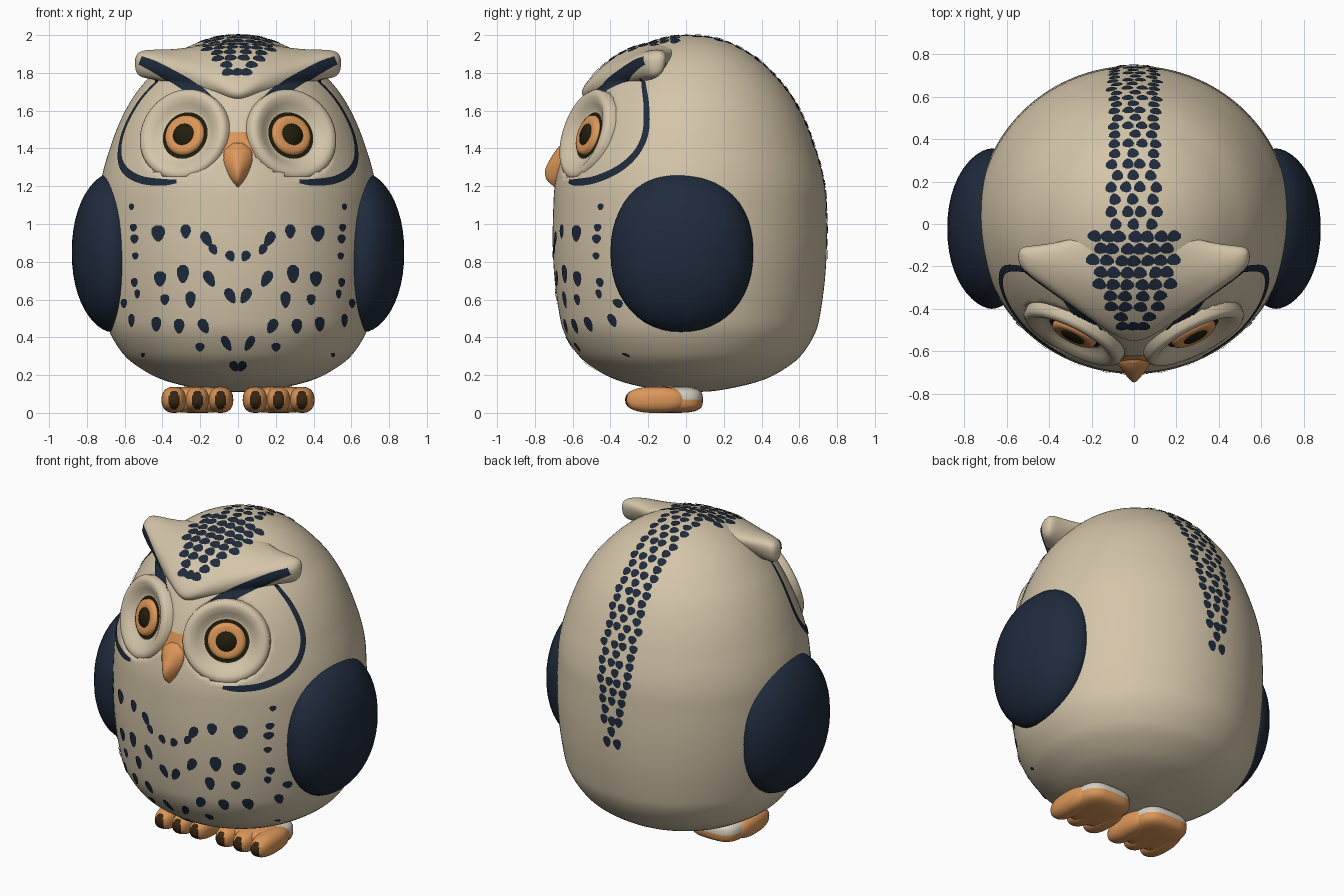
import bpy, bmesh, math, random
from math import sin, cos, pi, radians
from mathutils import Vector, Matrix
from mathutils.bvhtree import BVHTree

if "Cube" in bpy.data.objects:
    bpy.data.objects.remove(bpy.data.objects["Cube"])

random.seed(4)

def material(name, r, g, b):
    m = bpy.data.materials.new(name)
    m.diffuse_color = (r, g, b, 1)
    m.use_nodes = True
    m.node_tree.nodes["Principled BSDF"].inputs["Base Color"].default_value = m.diffuse_color
    return m

TAN = material("cream feathers", .66, .56, .40)
NAVY = material("navy feathers", .0135, .0235, .045)
ORANGE = material("orange", .72, .31, .10)
BLACK = material("eye black", .015, .013, .004)
CLAW = material("claw brown", .038, .018, .006)
PALE = material("pale foot patch", .66, .62, .53)

def make(name, bm, mats, angle=50):
    bmesh.ops.remove_doubles(bm, verts=bm.verts, dist=1e-5)
    bmesh.ops.recalc_face_normals(bm, faces=bm.faces)
    me = bpy.data.meshes.new(name)
    bm.to_mesh(me)
    bm.free()
    for m in mats:
        me.materials.append(m)
    me.shade_smooth()
    me.set_sharp_from_angle(angle=radians(angle))
    ob = bpy.data.objects.new(name, me)
    bpy.context.collection.objects.link(ob)
    return ob

def skin(bm, rings, mats=None, caps=False):
    """Bridge a list of closed vertex rings; mats gives one index per band."""
    rows = [[bm.verts.new(p) for p in ring] for ring in rings]
    n = len(rows[0])
    for k, (a, b) in enumerate(zip(rows, rows[1:])):
        for i in range(n):
            f = bm.faces.new((a[i], a[(i + 1) % n], b[(i + 1) % n], b[i]))
            f.material_index = mats[k] if mats else 0
    if caps:
        bm.faces.new(rows[0])
        bm.faces.new(rows[-1])

def ring(rx, ry, z, n, cy=0):
    return [(rx * cos(2 * pi * i / n), cy + ry * sin(2 * pi * i / n), z) for i in range(n)]

def smooth_path(pts, n):
    """Catmull-Rom curve through tuples of any length."""
    p = [Vector(q) for q in pts]
    p = [p[0]] + p + [p[-1]]
    out = []
    for i in range(1, len(p) - 2):
        for k in range(n):
            t = k / n
            out.append(.5 * (2 * p[i] + (p[i + 1] - p[i - 1]) * t
                       + (2 * p[i - 1] - 5 * p[i] + 4 * p[i + 1] - p[i + 2]) * t * t
                       + (3 * p[i] - p[i - 1] - 3 * p[i + 1] + p[i + 2]) * t ** 3))
    return out + [p[-2]]

# Eye frames, left and right
EYES = []
for s in (-1, 1):
    n = Vector((s * sin(radians(27)), -cos(radians(27)), .29)).normalized()
    EYES.append(Matrix.Translation((s * .282, -.517, 1.47)) @ n.to_track_quat('Z', 'Y').to_matrix().to_4x4())

# Body, turned from a profile, with two eye sockets pressed in
profile = [(0, .11), (.12, .115), (.24, .135), (.36, .165), (.455, .205), (.56, .275), (.62, .345), (.667, .43),
           (.69, .52), (.715, .7), (.726, .9), (.722, 1.1), (.715, 1.2), (.695, 1.3), (.665, 1.4), (.63, 1.5),
           (.585, 1.6), (.525, 1.7), (.44, 1.8), (.365, 1.87), (.275, 1.93), (.17, 1.975), (.08, 1.995), (0, 2)]
bm = bmesh.new()
skin(bm, [ring(max(r, 0) * 1.02, max(r, 0), z, 144, .02) for r, z in smooth_path(profile, 4)])
for frame in EYES:
    inv = frame.inverted()
    for v in bm.verts:
        p = inv @ v.co
        if -.04 < p.z < .3 and math.hypot(p.x, p.y) < .23:
            p.z = -.04
            v.co = frame @ p
body = make("body", bm, [TAN], 80)

# Brow hood: cross-sections (y, z) at each x, mirrored, then subdivided
sections = {
    0: [(.08, 1.96), (-.25, 1.975), (-.44, 1.85), (-.575, 1.70), (-.565, 1.65), (-.5, 1.63), (-.2, 1.75)],
    .1: [(.07, 1.96), (-.24, 1.97), (-.41, 1.87), (-.53, 1.76), (-.52, 1.70), (-.45, 1.67), (-.2, 1.75)],
    .2: [(.04, 1.95), (-.22, 1.95), (-.36, 1.88), (-.46, 1.80), (-.45, 1.71), (-.38, 1.67), (-.2, 1.75)],
    .35: [(-.05, 1.91), (-.17, 1.93), (-.26, 1.90), (-.35, 1.85), (-.345, 1.77), (-.28, 1.74), (-.15, 1.76)],
    .48: [(-.09, 1.91), (-.15, 1.93), (-.2, 1.92), (-.26, 1.89), (-.25, 1.80), (-.2, 1.76), (-.12, 1.78)],
    .55: [(-.1, 1.89), (-.13, 1.91), (-.16, 1.90), (-.2, 1.88), (-.19, 1.82), (-.16, 1.78), (-.12, 1.79)]}
xs = [-x for x in reversed(list(sections)) if x] + list(sections)
bm = bmesh.new()
skin(bm, [[(x, y, z) for y, z in sections[abs(x)]] for x in xs], caps=True)
hood = make("brow_hood", bm, [TAN], 180)
sub = hood.modifiers.new("smooth", 'SUBSURF')
sub.levels = sub.render_levels = 3

# Eyes: raised ring, dark rim, iris and pupil
eye_profile = [(.257, -.03), (.255, .02), (.238, .036), (.21, .037), (.175, .017), (.148, 0), (.132, -.006),
               (.113, -.004), (.11, .012), (.09, .022), (.06, .018), (.057, .022), (0, .032)]
for side, frame in zip(("left", "right"), EYES):
    bm = bmesh.new()
    skin(bm, [ring(r, r * .97, a, 56) for r, a in eye_profile], [0] * 6 + [1, 2, 2, 2, 1, 1])
    bm.transform(frame)
    make(side + "_eye", bm, [TAN, BLACK, ORANGE], 60)

# Beak, narrowed towards its front ridge
bm = bmesh.new()
beak = [(.005, .005, 1.195, -.69), (.045, .05, 1.235, -.688), (.073, .08, 1.29, -.665), (.083, .07, 1.35, -.645),
        (.07, .05, 1.395, -.635), (.03, .03, 1.43, -.62)]
skin(bm, [ring(max(a, .002), max(b, .002), z, 24, y) for a, b, z, y in smooth_path(beak, 4)], caps=True)
for v in bm.verts:
    v.co.x *= 1 - .5 * max(0, (-.65 - v.co.y) / .09)
make("beak", bm, [ORANGE], 60)

def blob(bm, center, size, e=(1, 1, 1), seg=32):
    """Ellipsoid; an exponent below 1 makes that axis boxier."""
    vs = bmesh.ops.create_uvsphere(bm, u_segments=seg, v_segments=seg // 2, radius=1)["verts"]
    for v in vs:
        v.co = [c + h * math.copysign(abs(q) ** k, q) for c, h, k, q in zip(center, size, e, v.co)]

for side, s in (("left", -1), ("right", 1)):
    # Wings
    bm = bmesh.new()
    blob(bm, (s * .67, -.022, .85), (.21, .378, .422), (1.15, .93, .93), 48)
    make(side + "_wing", bm, [NAVY], 80)
    # Feet with a pale heel
    bm = bmesh.new()
    blob(bm, (s * .215, -.08, .07), (.165, .17, .07), (.6, .6, .6))
    for f in bm.faces:
        c = f.calc_center_median()
        f.material_index = int(c.y > -.06 and c.z > .06)
    make(side + "_foot", bm, [ORANGE, PALE], 80)
    # Toes with dark claws
    for k, x in enumerate((.092, .215, .338)):
        bm = bmesh.new()
        blob(bm, (s * x, -.16, .069), (.067, .162, .069), (.85, .8, .85), 64)
        for f in bm.faces:
            c = f.calc_center_median()
            d = math.hypot((c.x - s * x) / .031, (c.z - .067) / .05)
            f.material_index = int(c.y < -.2 and d < 1)
        make(f"{side}_toe_{k + 1}", bm, [ORANGE, CLAW], 80)

# Painted plates: flat shapes cast onto the body and hood
bpy.context.view_layer.update()
deps = bpy.context.evaluated_depsgraph_get()
trees = [BVHTree.FromObject(o, deps) for o in (body, hood)]

def front(u, v):
    return Vector((u, -3, v)), Vector((0, 1, 0))

def around(u, v):
    d = Vector((sin(u / .65), -cos(u / .65), 0))
    return Vector((0, .02, v)) + 3 * d, -d

def over(u, v):
    d = Vector((0, cos(v / .75), sin(v / .75)))
    return Vector((u, .02, 1.25)) + 3 * d, -d

def cast(ray, u, v):
    o, d = ray(u, v)
    hits = [h for h in (t.ray_cast(o, d) for t in trees) if h[0]]
    loc, nor = min(hits, key=lambda h: h[3])[:2]
    return loc + nor * (-.005 if nor.dot(d) > 0 else .005)

def spot(bm, ray, u, v, w, h, turn=0):
    mid = bm.verts.new(cast(ray, u, v))
    rim = []
    for i in range(10):
        a = 2 * pi * i / 10
        x, y = w * cos(a) * (1 + .3 * sin(a)), h * sin(a)
        rim.append(bm.verts.new(cast(ray, u + x * cos(turn) - y * sin(turn), v + x * sin(turn) + y * cos(turn))))
    for i in range(10):
        bm.faces.new((mid, rim[i], rim[(i + 1) % 10]))

def ribbon(bm, ray, path, s=1):
    """Band along (u, v, half width) points."""
    p = smooth_path(path, 6)
    rows = []
    for i, q in enumerate(p):
        t = (p[min(i + 1, len(p) - 1)] - p[max(i - 1, 0)]).xy.normalized()
        rows.append([bm.verts.new(cast(ray, s * (q.x - t.y * q.z * k / 3), q.y + t.x * q.z * k / 3))
                     for k in range(-3, 4)])
    for a, b in zip(rows, rows[1:]):
        for i in range(6):
            bm.faces.new((a[i], a[i + 1], b[i + 1], b[i]))

# Belly spots: x, z, half width, half height
spots = [(.56, 1.09, .014, .018), (.55, .98, .018, .022), (.545, .92, .022, .025), (.42, .95, .036, .045),
         (.275, .96, .027, .038), (.165, .92, .026, .045), (.13, .865, .022, .03), (.04, .83, .024, .03),
         (.54, .83, .017, .02), (.29, .735, .032, .05), (.15, .71, .027, .048), (.41, .71, .032, .042),
         (.545, .69, .018, .025), (.04, .62, .026, .045), (.25, .60, .027, .045), (.385, .60, .024, .03),
         (.60, .58, .017, .025), (.53, .63, .015, .025), (.31, .46, .028, .04), (.18, .46, .027, .042),
         (.43, .47, .026, .04), (.56, .49, .017, .035), (.06, .37, .022, .045), (.2, .35, .024, .024),
         (.5, .31, .01, .012), (.02, .25, .022, .03)]
bm = bmesh.new()
for s in (-1, 1):
    for x, z, w, h in spots:
        spot(bm, front, s * x, z, w, h, s * -.5 if x < .2 else 0)
make("belly_spots", bm, [NAVY], 180)

# Speckled stripe from the brow over the head and down the back
bm = bmesh.new()
rows = 37
for k in range(rows):
    deg = 132 - 162 * k / (rows - 1)
    crown = deg > 95
    half = .05 + .14 * min(1, (132 - deg) / 22) if crown else .1 if deg > 0 else .03 + .07 * (deg + 30) / 30
    n = max(1, round(half / .032)) - k % 2
    for i in range(n + 1):
        u = (2 * i / n - 1) * half * (1 - .15 * (k % 2)) if n else 0
        w, h = (.033, .029) if crown else (.027, .028)
        spot(bm, over, u + random.uniform(-.008, .008), radians(deg) * .75, w, h, random.uniform(-.3, .3))
make("crown_and_back_speckles", bm, [NAVY], 180)

# Face markings: brow streaks, cheek arcs and the bridge of the beak
bm = bmesh.new()
arc = [(59, 1.77, .012), (66, 1.65, .017), (69, 1.5, .018), (66, 1.38, .018), (58, 1.29, .02),
       (46, 1.235, .02), (34, 1.22, .018), (27, 1.225, .01)]
streak = [(.515, 1.865, .022), (.45, 1.838, .028), (.36, 1.79, .032), (.26, 1.73, .036), (.17, 1.665, .03),
          (.11, 1.6, .018), (.08, 1.53, .006)]
for s in (-1, 1):
    ribbon(bm, around, [(radians(a) * .65, z, w) for a, z, w in arc], s)
    ribbon(bm, front, streak, s)
make("face_markings", bm, [NAVY], 180)
bm = bmesh.new()
ribbon(bm, front, [(0, 1.33, .07), (0, 1.38, .083), (0, 1.44, .08), (0, 1.485, .06)])
make("beak_bridge", bm, [ORANGE], 180)
